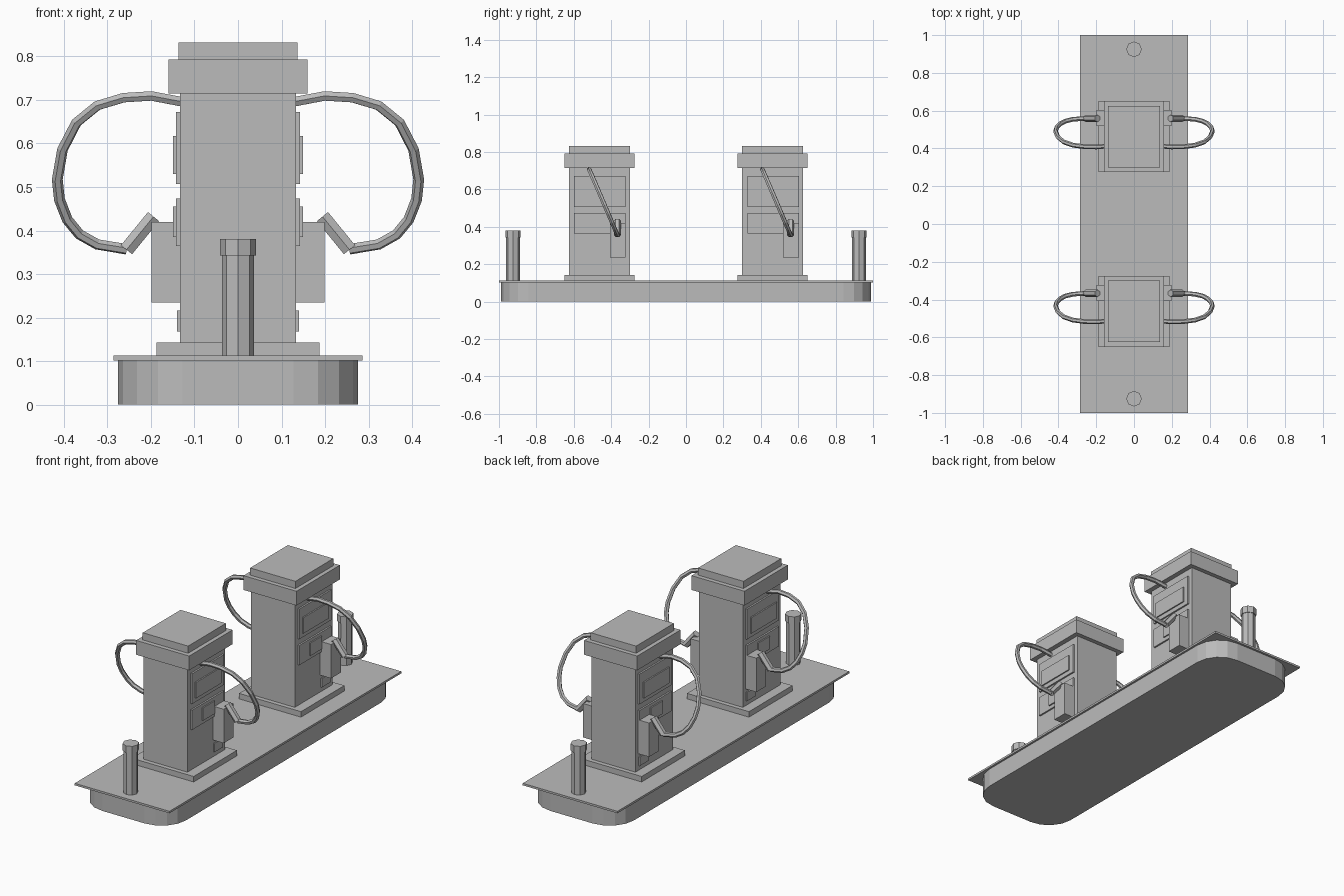
import bpy
import math
from mathutils import Vector

if "Cube" in bpy.data.objects:
    bpy.data.objects.remove(bpy.data.objects["Cube"])

GREY = (0.5, 0.5, 0.5, 1)
grey = bpy.data.materials.new("plain_grey")
grey.use_nodes = True
grey.diffuse_color = GREY
grey.node_tree.nodes["Principled BSDF"].inputs["Base Color"].default_value = GREY


def finish(obj, name):
    obj.name = name
    obj.data.materials.append(grey)
    return obj


def box(name, x, y, z):
    """Box given by its (min, max) range on each axis."""
    ranges = (x, y, z)
    bpy.ops.mesh.primitive_cube_add(size=1)
    obj = bpy.context.object
    for v in obj.data.vertices:
        v.co = [(lo + hi) / 2 + c * (hi - lo) for (lo, hi), c in zip(ranges, v.co)]
    return finish(obj, name)


def rod(name, start, end, radius, sides, turn=0):
    start, end = Vector(start), Vector(end)
    axis = end - start
    bpy.ops.mesh.primitive_cylinder_add(vertices=sides, radius=radius, depth=axis.length)
    obj = bpy.context.object
    for v in obj.data.vertices:
        v.co = Vector((v.co.x * math.cos(turn) - v.co.y * math.sin(turn),
                       v.co.x * math.sin(turn) + v.co.y * math.cos(turn), v.co.z))
    obj.rotation_euler = axis.to_track_quat('Z', 'Y').to_euler()
    obj.location = (start + end) / 2
    return finish(obj, name)


def hose(name, points, radius):
    curve = bpy.data.curves.new(name, 'CURVE')
    curve.dimensions = '3D'
    curve.bevel_depth = radius
    curve.bevel_resolution = 1
    curve.use_fill_caps = True
    spline = curve.splines.new('POLY')
    spline.points.add(len(points) - 1)
    for p, co in zip(spline.points, points):
        p.co = (*co, 1)
    spline.use_smooth = False
    obj = bpy.data.objects.new(name, curve)
    bpy.context.collection.objects.link(obj)
    return finish(obj, name)


# Island: kerb with rounded corners under a thin deck
kerb = box("kerb", (-0.275, 0.275), (-0.988, 0.988), (0, 0.102))
bevel = kerb.modifiers.new("round_corners", 'BEVEL')
bevel.width = 0.147
bevel.segments = 4
bevel.limit_method = 'WEIGHT'
weights = kerb.data.attributes.new("bevel_weight_edge", 'FLOAT', 'EDGE')
for edge in kerb.data.edges:
    a, b = (kerb.data.vertices[i].co for i in edge.vertices)
    weights.data[edge.index].value = float(abs(a.z - b.z) > 0.05)
box("deck", (-0.286, 0.286), (-1, 1), (0.102, 0.113))

# Bollards at both ends
for end, y in (("front", -0.925), ("back", 0.925)):
    rod(end + "_bollard", (0, y, 0.113), (0, y, 0.35), 0.037, 8)
    rod(end + "_bollard_cap", (0, y, 0.343), (0, y, 0.381), 0.041, 8)

# Hose outline in the x-z plane, from the body round to the nozzle
HOSE = [(0.125, 0.695), (0.199, 0.709), (0.263, 0.705), (0.323, 0.687),
        (0.371, 0.648), (0.403, 0.586), (0.415, 0.517), (0.41, 0.471),
        (0.392, 0.425), (0.364, 0.391), (0.323, 0.368), (0.256, 0.357)]


def pump(place, cy):
    def block(part, half_x, half_y, z):
        box(f"{place}_{part}", (-half_x, half_x), (cy - half_y, cy + half_y), z)

    # Cabinet
    block("plinth", 0.187, 0.187, (0.113, 0.143))
    block("body", 0.133, 0.163, (0.143, 0.716))
    block("head", 0.16, 0.187, (0.715, 0.793))
    block("head_cap", 0.137, 0.163, (0.793, 0.832))

    for side, s in (("left", 1), ("right", -1)):
        def plate(part, out, y, z):
            x = sorted((s * 0.13, s * out))
            box(f"{place}_{side}_{part}", x, (cy + y[0], cy + y[1]), z)

        # Display and control panels
        plate("display_panel", 0.142, (-0.135, 0.14), (0.507, 0.672))
        plate("display_screen", 0.149, (-0.11, 0.11), (0.53, 0.617))
        plate("control_panel", 0.142, (-0.135, 0.14), (0.365, 0.473))
        plate("keypad", 0.149, (-0.05, 0.05), (0.385, 0.455))
        plate("lower_plate", 0.14, (0.06, 0.135), (0.168, 0.216))

        # Holster, nozzle and hose
        plate("holster", 0.199, (0.056, 0.14), (0.235, 0.42))
        y_end = cy + 0.096
        rod(f"{place}_{side}_nozzle", (s * 0.256, y_end, 0.356),
            (s * 0.194, y_end, 0.432), 0.019, 6, math.pi / 2)
        slope = 0.151 / (0.709 - 0.357)
        path = [(s * x, cy - 0.055 + (0.709 - z) * slope, z) for x, z in HOSE]
        hose(f"{place}_{side}_hose", path, 0.0125)


pump("front_pump", -0.463)
pump("back_pump", 0.463)
